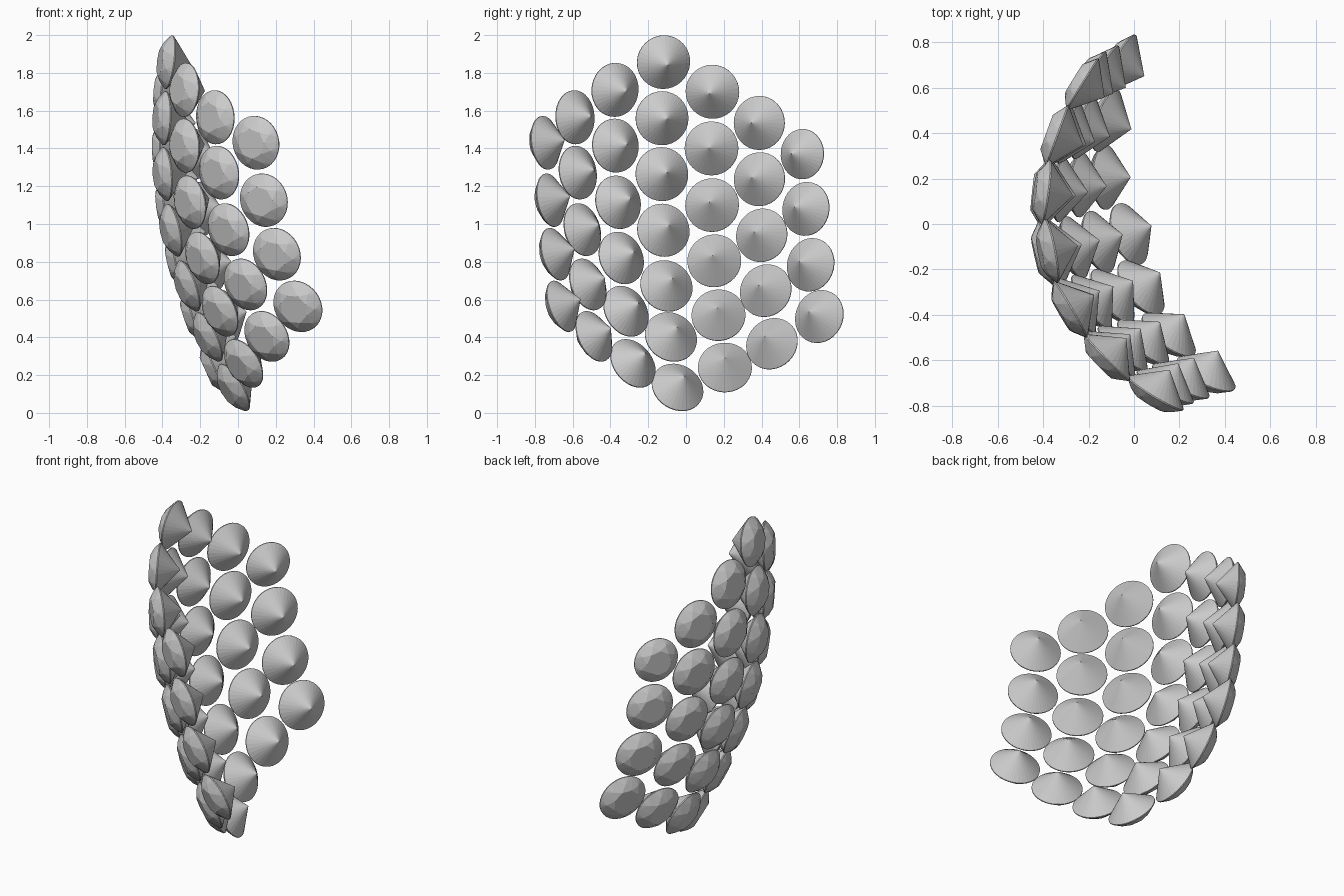
import bpy, bmesh
from math import sin, cos, pi
from mathutils import Vector, Matrix

if "Cube" in bpy.data.objects:
    bpy.data.objects.remove(bpy.data.objects["Cube"])

R = 0.143  # girdle radius of one gem

# Hexagonal field of 37 gems, column by column from -y to +y, top to bottom: x, y, z
COLS = [
    (( .095, .137, .206, .317), (-.745, -.718, -.692, -.66), (1.43, 1.126, .84, .564)),
    ((-.12, -.10, -.05, .04, .153), (-.588, -.573, -.549, -.52, -.488), (1.565, 1.272, .97, .68, .405)),
    ((-.28, -.28, -.252, -.187, -.095, .03), (-.376, -.374, -.36, -.343, -.318, -.281),
     (1.71, 1.415, 1.115, .82, .538, .262)),
    ((-.365, -.388, -.385, -.345, -.262, -.155, -.022), (-.119, -.127, -.128, -.12, -.104, -.08, -.045),
     (1.857, 1.56, 1.264, .967, .672, .402, .135)),
    ((-.388, -.398, -.376, -.32, -.235, -.125), (.14, .135, .138, .15, .172, .206),
     (1.70, 1.40, 1.10, .805, .517, .24)),
    ((-.338, -.325, -.285, -.218, -.12), (.388, .389, .401, .422, .455), (1.535, 1.237, .94, .647, .366)),
    ((-.226, -.196, -.14, -.06), (.616, .635, .66, .706), (1.37, 1.08, .784, .51)),
]


def gem_mesh():
    """Brilliant cut: octagonal table, star ring, round girdle, pavilion point."""
    bm = bmesh.new()

    def ring(n, r, z, turn=0.0):
        for k in range(n):
            a = 2 * pi * (k + turn) / n
            bm.verts.new((R * r * cos(a), R * r * sin(a), R * z))

    ring(8, 0.56, 0.35)
    ring(8, 0.79, 0.215, 0.5)
    ring(32, 1.0, 0.02)
    ring(32, 1.0, -0.02)
    bm.verts.new((0, 0, -0.85 * R))
    res = bmesh.ops.convex_hull(bm, input=bm.verts[:])
    bmesh.ops.dissolve_limit(bm, angle_limit=0.01, verts=bm.verts[:], edges=bm.edges[:])
    bmesh.ops.recalc_face_normals(bm, faces=bm.faces[:])
    me = bpy.data.meshes.new("gem")
    bm.to_mesh(me)
    bm.free()
    return me


# Store centres by hex lattice coordinates
pts = {}
for c, (xs, ys, zs) in enumerate(COLS):
    q = c - 3
    for r, p in enumerate(zip(xs, ys, zs)):
        pts[(q, max(-3, -3 - q) + r)] = Vector(p)


def tangent(key, d):
    """Surface direction at a gem, extrapolated at the border."""
    def at(n):
        return pts.get((key[0] + n * d[0], key[1] + n * d[1]))
    if at(1) and at(-1):
        return (at(1) - at(-1)) / 2
    s = 1 if at(1) else -1
    return s * (-1.5 * at(0) + 2 * at(s) - 0.5 * at(2 * s))


# Place every gem with its table facing outward from the curved field
mesh = gem_mesh()
for i, (key, p) in enumerate(pts.items()):
    down = tangent(key, (0, 1))
    n = Vector()
    for d in ((1, 0), (1, -1)):
        n += tangent(key, d).cross(down).normalized()
    n.normalize()
    if n.x > 0:
        n = -n
    up = (-down - n * (-down).dot(n)).normalized()
    side = n.cross(up)
    m = Matrix((up, side, n)).transposed().to_4x4()
    size = 0.93 if key == (3, -3) else 1.0
    ob = bpy.data.objects.new(f"gem_{i + 1:02d}", mesh)
    ob.matrix_world = Matrix.Translation(p) @ m @ Matrix.Scale(size, 4)
    bpy.context.collection.objects.link(ob)
